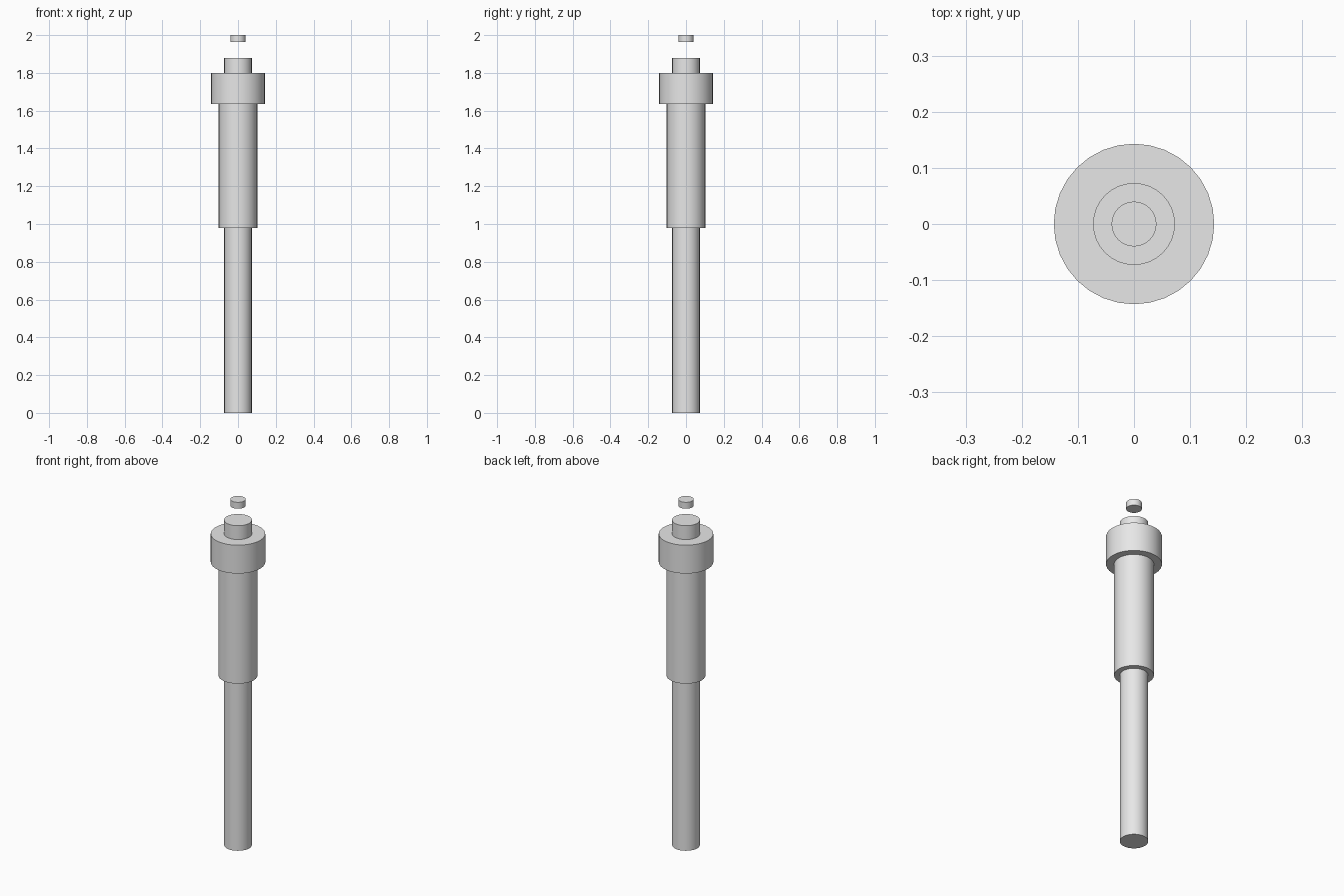
import bpy
import math

cube = bpy.data.objects.get("Cube")
if cube:
    bpy.data.objects.remove(cube, do_unlink=True)

# Single plain grey material
grey = bpy.data.materials.new("plain_grey")
grey.use_nodes = True
colour = (0.8, 0.8, 0.8, 1.0)
grey.diffuse_color = colour
grey.node_tree.nodes["Principled BSDF"].inputs["Base Color"].default_value = colour


def cylinder(name, radius, bottom, top):
    """Upright capped cylinder on the z axis, smooth around its side."""
    bpy.ops.mesh.primitive_cylinder_add(
        vertices=32, radius=radius, depth=top - bottom,
        location=(0, 0, (bottom + top) / 2))
    part = bpy.context.object
    part.name = name
    part.data.materials.append(grey)
    bpy.ops.object.shade_smooth_by_angle(angle=math.radians(30))
    return part


# Long rod running through the sleeve and collar
cylinder("rod", 0.073, 0.0, 1.88)
# Thicker sleeve around the upper half
cylinder("sleeve", 0.102, 0.98, 1.64)
# Wide collar near the top
cylinder("collar", 0.143, 1.636, 1.80)
# Small separate disc floating above the rod
cylinder("floating_tip", 0.04, 1.963, 2.0)
